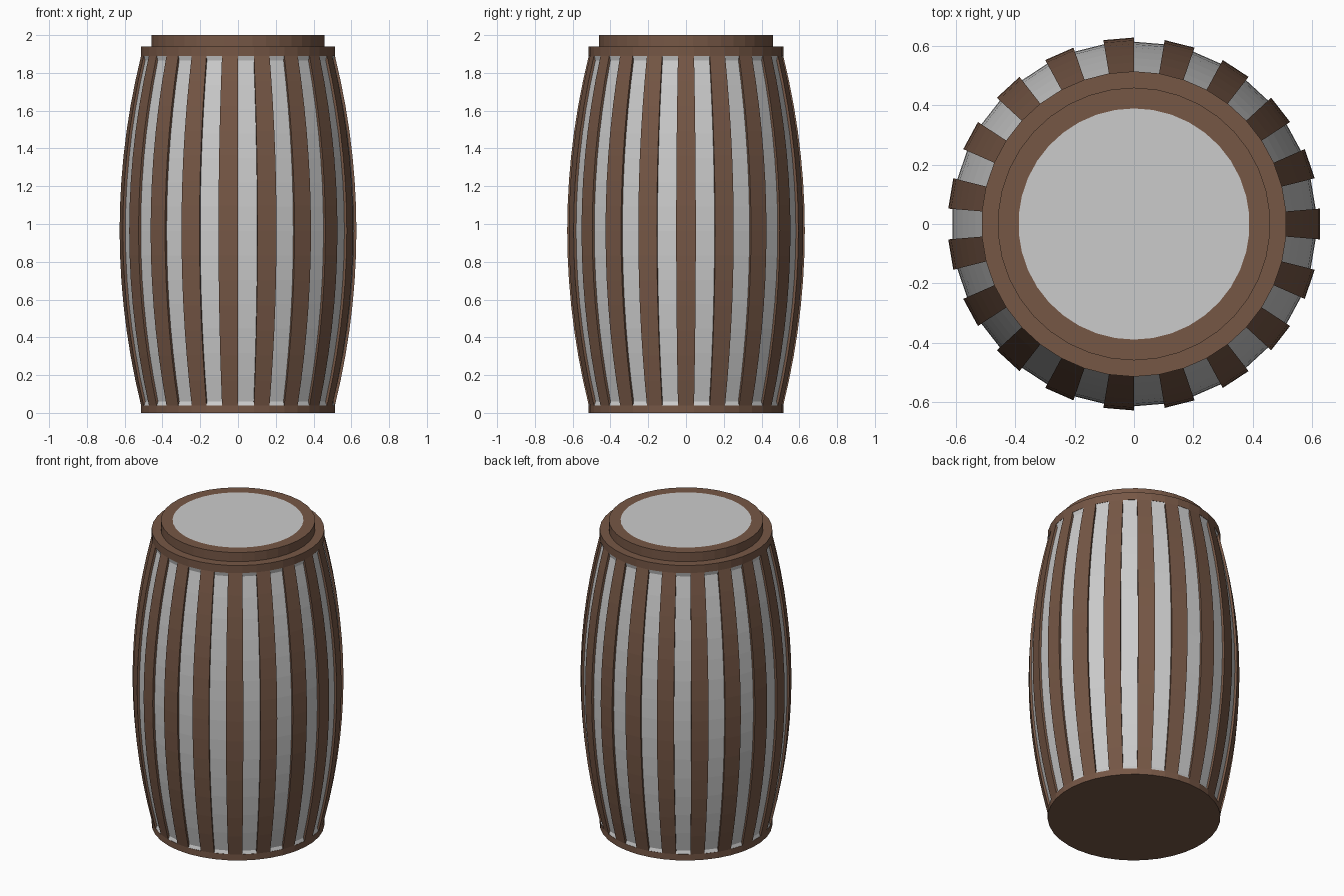
import bpy, bmesh, math

if "Cube" in bpy.data.objects:
    bpy.data.objects.remove(bpy.data.objects["Cube"])

STAVES = 19
SIDES = STAVES * 2                 # alternating stave / gap columns
HALF = math.pi / SIDES
Z0, Z1 = 0.04, 1.89                # stave ends
R_END, BULGE = 0.515, 0.114


def material(name, rgb):
    m = bpy.data.materials.new(name)
    m.diffuse_color = (*rgb, 1)
    m.use_nodes = True
    m.node_tree.nodes["Principled BSDF"].inputs["Base Color"].default_value = m.diffuse_color
    return m


brown = material("brown_wood", (0.18, 0.095, 0.06))
grey = material("light_grey", (0.60, 0.60, 0.60))


def radius(z):
    t = (2 * z - Z0 - Z1) / (Z1 - Z0)
    return R_END + BULGE * (1 - t * t)


def finish(bm, name, mats):
    bmesh.ops.recalc_face_normals(bm, faces=bm.faces)
    mesh = bpy.data.meshes.new(name)
    bm.to_mesh(mesh)
    bm.free()
    for m in mats:
        mesh.materials.append(m)
    ob = bpy.data.objects.new(name, mesh)
    bpy.context.collection.objects.link(ob)
    return ob


def lathe(name, profile, mats, cap_mat=0):
    """Turn a (radius, z) profile around z and cap both ends."""
    bm = bmesh.new()
    rings = [[bm.verts.new((r * math.cos((2 * i + 1) * HALF),
                            r * math.sin((2 * i + 1) * HALF), z))
              for i in range(SIDES)] for r, z in profile]
    for a, b in zip(rings, rings[1:]):
        for i in range(SIDES):
            j = (i + 1) % SIDES
            bm.faces.new((a[i], a[j], b[j], b[i]))
    bm.faces.new(rings[0])
    bm.faces.new(rings[-1]).material_index = cap_mat
    return finish(bm, name, mats)


# Grey inner body, recessed behind the staves, with sloped lips at both ends
N = 14
zs = [0.06 + (1.865 - 0.06) * i / N for i in range(N + 1)]
body = [(R_END - 0.002, Z0 - 0.01), (R_END - 0.002, Z0)]
body += [(radius(z) - 0.014, z) for z in zs]
body += [(R_END - 0.002, Z1), (R_END - 0.002, Z1 + 0.01)]
lathe("barrel_body", body, [grey])

# Curved wooden staves, one per second column
bm = bmesh.new()
for k in range(STAVES):
    mid = k * 2 * math.pi / STAVES
    rows = []
    for i in range(N + 1):
        z = Z0 + (Z1 - Z0) * i / N
        r = radius(z)
        rows.append([bm.verts.new((q * math.cos(a), q * math.sin(a), z))
                     for q, a in ((r - 0.04, mid - HALF), (r, mid - HALF),
                                  (r, mid + HALF), (r - 0.04, mid + HALF))])
    for a, b in zip(rows, rows[1:]):
        for i in range(4):
            j = (i + 1) % 4
            bm.faces.new((a[i], a[j], b[j], b[i]))
    bm.faces.new(rows[0])
    bm.faces.new(rows[-1])
finish(bm, "staves", [brown])

# Bottom hoop with closed base
lathe("bottom_hoop", [(R_END, 0), (R_END, Z0)], [brown])

# Top hoop
lathe("top_hoop", [(R_END, Z1), (R_END, 1.94)], [brown])

# Raised rim, with the grey lid set flush in its top
lathe("lid_rim", [(0.46, 1.93), (0.46, 2.0), (0.39, 2.0)],
      [brown, grey], cap_mat=1)
